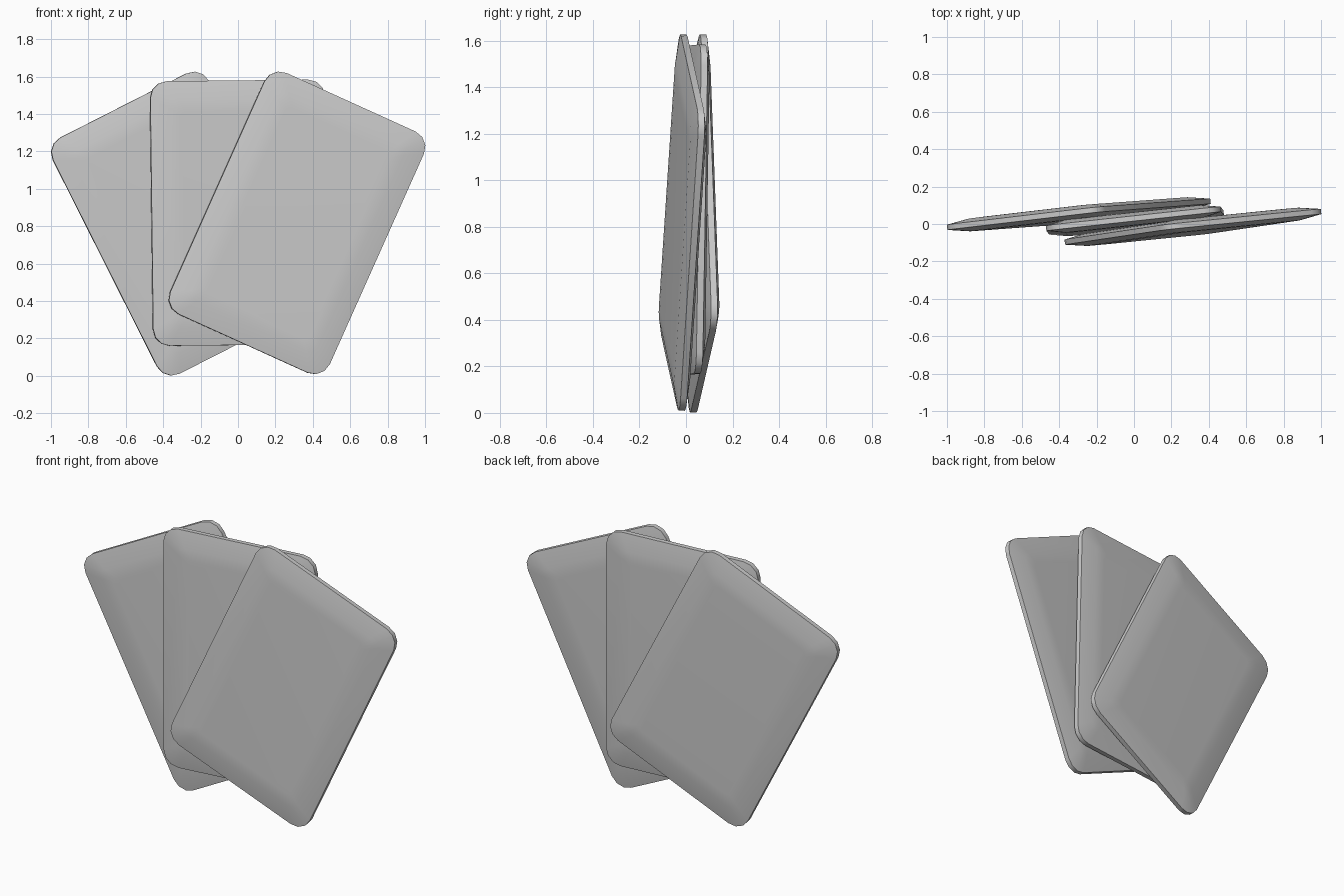
import bpy
import bmesh
from math import sin, cos, pi, radians
from mathutils import Euler

cube = bpy.data.objects.get("Cube")
if cube:
    bpy.data.objects.remove(cube, do_unlink=True)

WIDTH, HEIGHT = 0.94, 1.415
CORNER_STEPS = 3

# Single plain colour
grey = bpy.data.materials.new("plain_grey")
grey.use_nodes = True
colour = (0.6, 0.6, 0.6, 1)
grey.diffuse_color = colour
grey.node_tree.nodes["Principled BSDF"].inputs["Base Color"].default_value = colour


def rounded_ring(bm, inset, radius, y):
    """Rounded rectangle in the XZ plane at depth y."""
    ring = []
    half_w, half_h = WIDTH / 2 - inset - radius, HEIGHT / 2 - inset - radius
    for corner, (sx, sz) in enumerate([(1, 1), (-1, 1), (-1, -1), (1, -1)]):
        for step in range(CORNER_STEPS + 1):
            a = (corner + step / CORNER_STEPS) * pi / 2
            ring.append(bm.verts.new((sx * half_w + radius * cos(a), y,
                                      sz * half_h + radius * sin(a))))
    return ring


def make_card(name, location, lean):
    bm = bmesh.new()
    # Half section: inset from the edge, corner radius, half thickness
    section = [(0.16, 0.03, 0.036), (0.1, 0.045, 0.034), (0, 0.09, 0.014)]
    layers = [(i, r, -y) for i, r, y in section] + section[::-1]
    rings = [rounded_ring(bm, *layer) for layer in layers]
    for a, b in zip(rings, rings[1:]):
        for k in range(len(a)):
            n = (k + 1) % len(a)
            bm.faces.new((a[k], a[n], b[n], b[k]))
    bm.faces.new(rings[0])
    bm.faces.new(rings[-1])
    bmesh.ops.recalc_face_normals(bm, faces=bm.faces)
    mesh = bpy.data.meshes.new(name)
    bm.to_mesh(mesh)
    bm.free()
    mesh.materials.append(grey)
    card = bpy.data.objects.new(name, mesh)
    bpy.context.collection.objects.link(card)
    # Lean in the fan, then the slight tilt and turn shared by all cards
    card.rotation_mode = 'YXZ'
    card.rotation_euler = Euler((radians(-1), radians(lean), radians(6.2)), 'YXZ')
    card.location = location
    bpy.ops.object.select_all(action='DESELECT')
    card.select_set(True)
    bpy.context.view_layer.objects.active = card
    bpy.ops.object.shade_smooth_by_angle(angle=radians(35))


# Fan of three cards, back to front
make_card("back_card", (-0.295, 0.052, 0.814), -26.8)
make_card("middle_card", (0.005, 0.018, 0.872), -0.6)
make_card("front_card", (0.315, -0.015, 0.818), 24.3)
